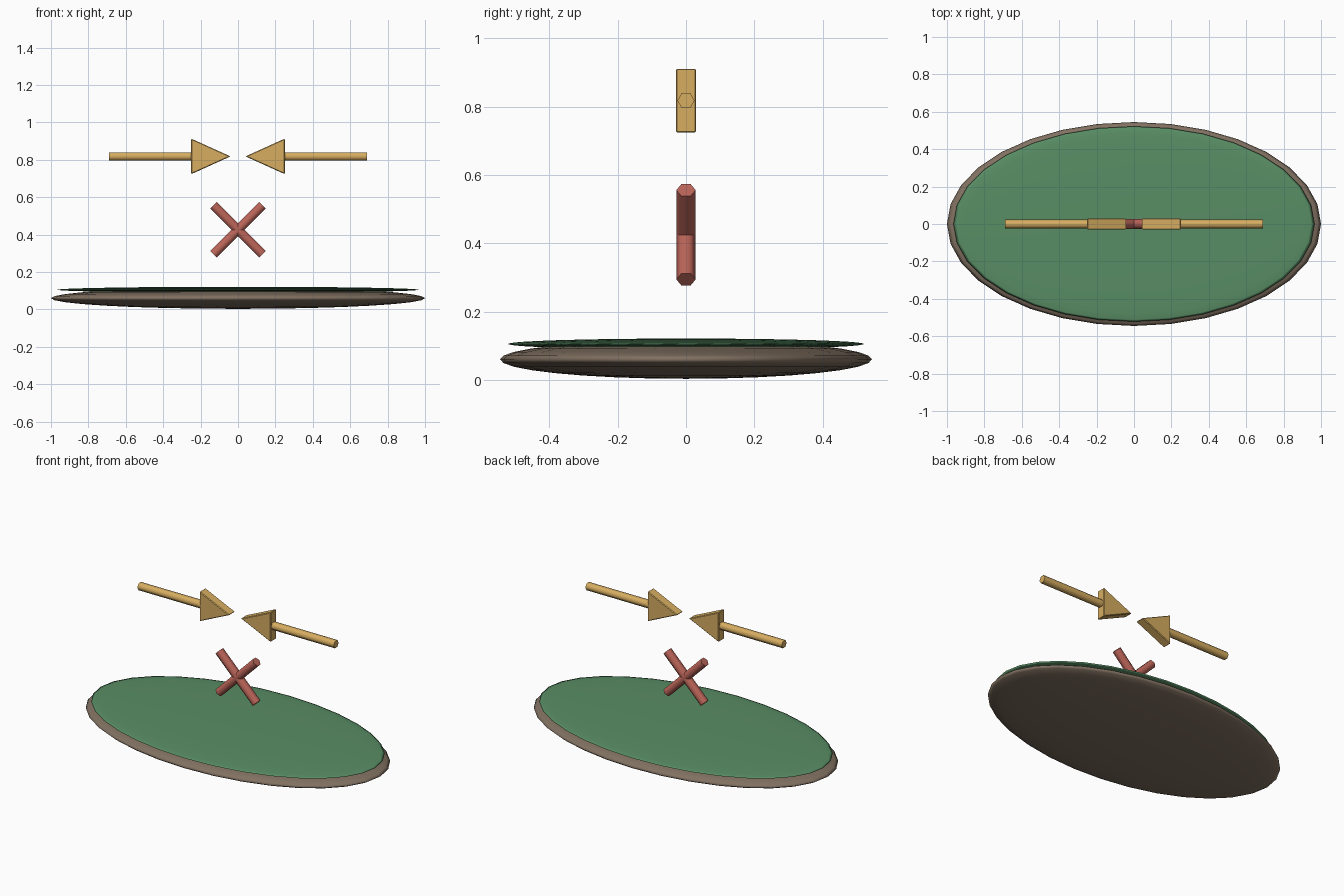
import bpy, bmesh
from math import pi, radians
from mathutils import Vector

if "Cube" in bpy.data.objects:
    bpy.data.objects.remove(bpy.data.objects["Cube"])


def material(name, rgb):
    m = bpy.data.materials.new(name)
    m.diffuse_color = (*rgb, 1)
    m.use_nodes = True
    m.node_tree.nodes["Principled BSDF"].inputs["Base Color"].default_value = m.diffuse_color
    return m


BROWN = material("brown", (0.22, 0.165, 0.12))
GREEN = material("green", (0.10, 0.27, 0.13))
GOLD = material("gold", (0.68, 0.42, 0.12))
RED = material("red", (0.50, 0.13, 0.10))


def finish(obj, name, mat, angle=None):
    obj.name = name
    obj.data.materials.append(mat)
    if angle:
        bpy.ops.object.transform_apply(location=False, rotation=True, scale=True)
        bpy.ops.object.shade_smooth_by_angle(angle=radians(angle))
    return obj


def disc(name, z, radii, mat):
    bpy.ops.mesh.primitive_uv_sphere_add(segments=32, ring_count=16, radius=1, location=(0, 0, z))
    obj = bpy.context.object
    obj.scale = radii
    finish(obj, name, mat)
    bpy.ops.object.transform_apply(location=False, rotation=False, scale=True)
    bpy.ops.object.shade_smooth()


def rod(name, start, end, radius, mat):
    # six-sided bar in the xz plane, with corners pointing along y
    a, b = Vector(start), Vector(end)
    d = b - a
    bpy.ops.mesh.primitive_cylinder_add(vertices=6, radius=radius, depth=d.length, location=(a + b) / 2)
    obj = bpy.context.object
    obj.rotation_euler = (0, d.angle(Vector((0, 0, 1))) * (1 if d.x > 0 else -1), 0)
    finish(obj, name, mat, 65)


def arrow_head(name, side):
    # bevelled triangular wedge pointing to the centre
    profile = [(side * 0.25, 0.723), (side * 0.25, 0.913), (side * 0.04, 0.818)]
    bm = bmesh.new()
    front = [bm.verts.new((x, -0.03, z)) for x, z in profile]
    back = [bm.verts.new((x, 0.03, z)) for x, z in profile]
    bm.faces.new(front)
    bm.faces.new(back[::-1])
    for i in range(3):
        j = (i + 1) % 3
        bm.faces.new((front[j], front[i], back[i], back[j]))
    bmesh.ops.recalc_face_normals(bm, faces=bm.faces)
    bmesh.ops.bevel(bm, geom=bm.edges[:], offset=0.004, segments=1, affect='EDGES')
    me = bpy.data.meshes.new(name)
    bm.to_mesh(me)
    bm.free()
    obj = bpy.data.objects.new(name, me)
    bpy.context.collection.objects.link(obj)
    finish(obj, name, GOLD)


# Oval base and its green top
disc("oval_base", 0.06, (1.0, 0.545, 0.057), BROWN)
disc("green_top", 0.105, (0.965, 0.522, 0.016), GREEN)

# Facing arrows
for label, s in (("left", -1), ("right", 1)):
    rod(label + "_arrow_shaft", (s * 0.69, 0, 0.818), (s * 0.23, 0, 0.818), 0.025, GOLD)
    arrow_head(label + "_arrow_head", s)

# Crossed bars
for label, s in (("rising", 1), ("falling", -1)):
    rod(label + "_cross_bar", (-0.131 * s, 0, 0.425 - 0.131), (0.131 * s, 0, 0.425 + 0.131), 0.028, RED)
